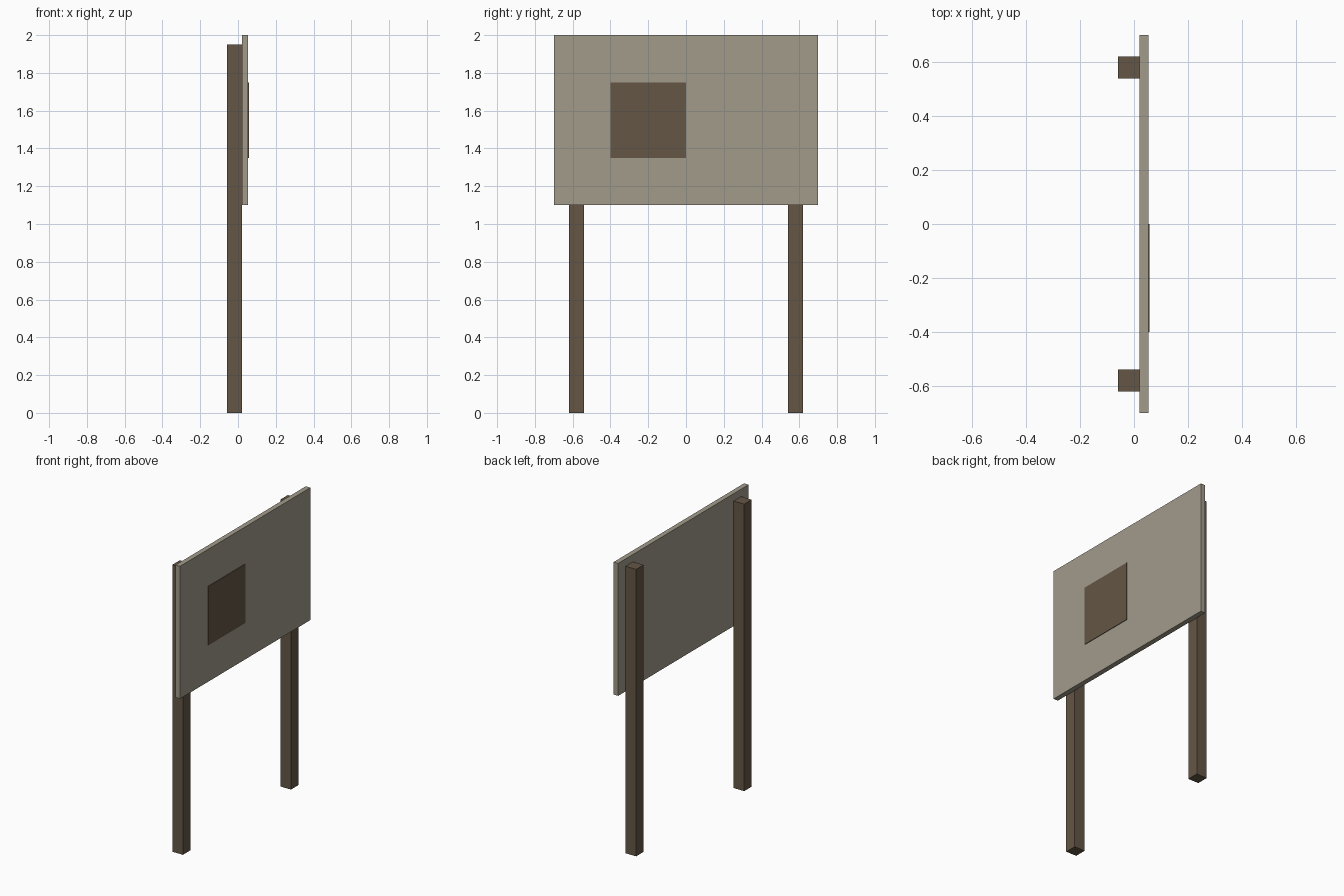
import bpy

cube = bpy.data.objects.get("Cube")
if cube:
    bpy.data.objects.remove(cube, do_unlink=True)


def material(name, rgb):
    mat = bpy.data.materials.new(name)
    mat.use_nodes = True
    colour = (*rgb, 1.0)
    mat.diffuse_color = colour
    mat.node_tree.nodes["Principled BSDF"].inputs["Base Color"].default_value = colour
    return mat


def box(name, low, high, mat):
    """Axis-aligned box between two corners."""
    centre = [(a + b) / 2 for a, b in zip(low, high)]
    bpy.ops.mesh.primitive_cube_add(size=1, location=centre)
    obj = bpy.context.object
    obj.name = name
    obj.scale = [b - a for a, b in zip(low, high)]
    bpy.ops.object.transform_apply(location=False, rotation=False, scale=True)
    obj.data.materials.append(mat)
    return obj


wood = material("brown wood", (0.13, 0.093, 0.061))
board = material("pale grey beige", (0.36, 0.33, 0.26))

back, joint, face, front = -0.059, 0.02, 0.054, 0.058

# Two square posts behind the board
for name, y in (("right_post", -0.58), ("left_post", 0.58)):
    box(name, (back, y - 0.04, 0), (joint, y + 0.04, 1.95), wood)

# Sign board fixed to the posts
box("sign_board", (joint, -0.7, 1.1), (face, 0.7, 2.0), board)

# Thin square notice on the face
box("notice_plate", (face, -0.4, 1.35), (front, 0.0, 1.75), wood)
